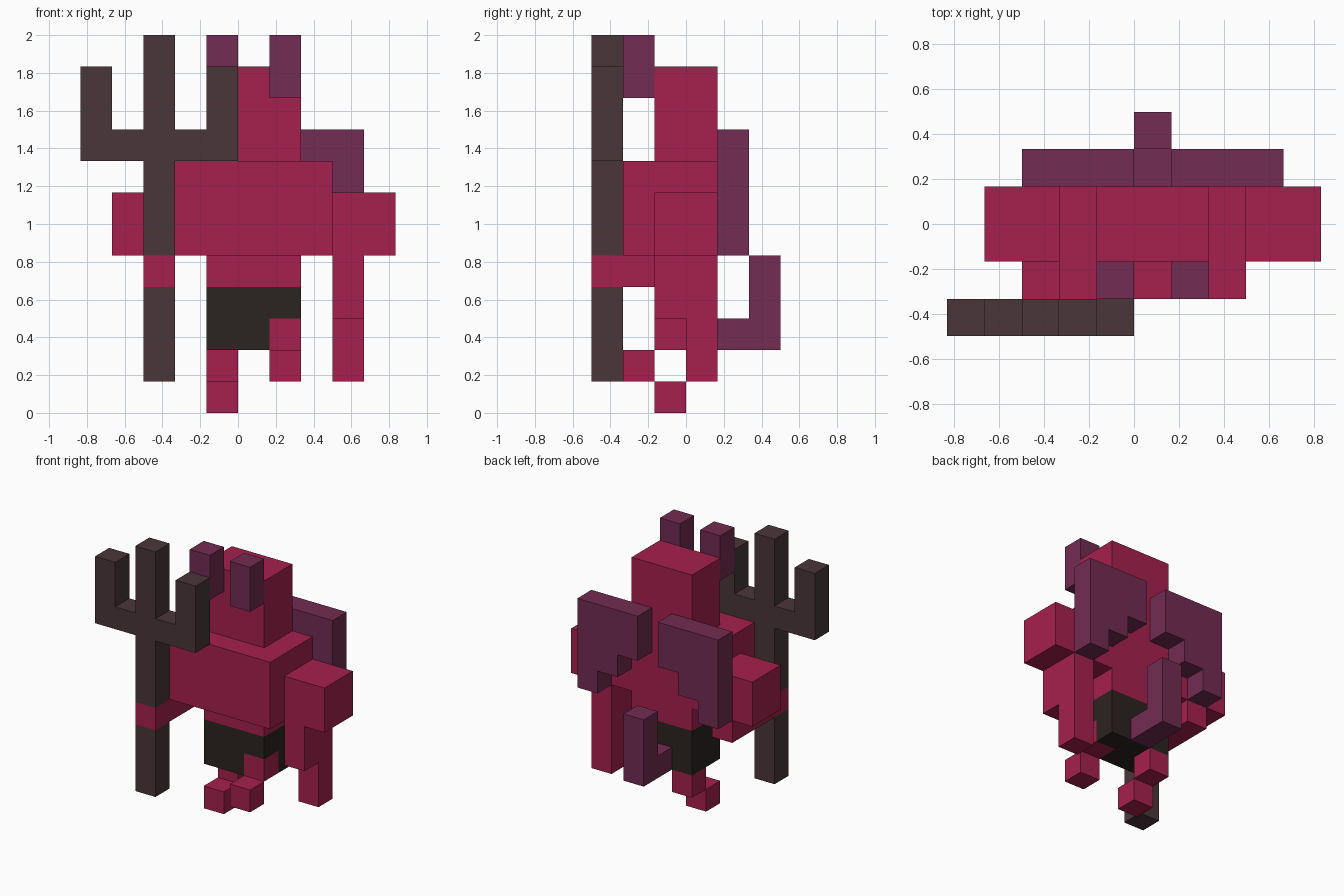
import bpy
import bmesh
from mathutils import Vector

if "Cube" in bpy.data.objects:
    bpy.data.objects.remove(bpy.data.objects["Cube"], do_unlink=True)

U = 1 / 6  # edge length of one block


def material(name, hex_colour):
    def linear(c):
        return c / 12.92 if c <= 0.04045 else ((c + 0.055) / 1.055) ** 2.4
    rgb = [linear(int(hex_colour[i:i + 2], 16) / 255) for i in (0, 2, 4)]
    mat = bpy.data.materials.new(name)
    mat.use_nodes = True
    mat.diffuse_color = (*rgb, 1)
    bsdf = mat.node_tree.nodes["Principled BSDF"]
    bsdf.inputs["Base Color"].default_value = (*rgb, 1)
    bsdf.inputs["Roughness"].default_value = 0.9
    return mat


RED = material("crimson", "A6204D")
PURPLE = material("plum", "722C52")
BROWN = material("dark_brown", "4A363A")
BLACK = material("near_black", "2B2321")


def extrude(name, mat, axis, outline, start, end):
    """Extrude a 2D outline along an axis; all measures are in blocks."""
    place = {"x": lambda a, b: (start, a, b),
             "y": lambda a, b: (a, start, b),
             "z": lambda a, b: (a, b, start)}[axis]
    bm = bmesh.new()
    face = bm.faces.new([bm.verts.new(Vector(place(a, b)) * U) for a, b in outline])
    result = bmesh.ops.extrude_face_region(bm, geom=[face])
    shift = Vector([(end - start) * U if k == axis else 0 for k in "xyz"])
    verts = [v for v in result["geom"] if isinstance(v, bmesh.types.BMVert)]
    bmesh.ops.translate(bm, vec=shift, verts=verts)
    bmesh.ops.recalc_face_normals(bm, faces=bm.faces)
    mesh = bpy.data.meshes.new(name)
    bm.to_mesh(mesh)
    bm.free()
    mesh.materials.append(mat)
    obj = bpy.data.objects.new(name, mesh)
    bpy.context.collection.objects.link(obj)
    return obj


def box(name, mat, x, y, z):
    outline = [(x[0], y[0]), (x[1], y[0]), (x[1], y[1]), (x[0], y[1])]
    return extrude(name, mat, "z", outline, *z)


# Head, torso and waist
box("head", RED, (-1, 2), (-1, 1), (8, 11))
box("torso", RED, (-2, 3), (-2, 1), (5, 8))
box("waist", RED, (-1, 2), (-1, 1), (4, 5))

# Horns on the front of the head
for side, x in (("right", -1), ("left", 1)):
    box(side + "_horn", PURPLE, (x, x + 1), (-2, -1), (10, 12))

# Shorts, with the left front corner open for the raised knee
box("shorts_top", BLACK, (-1, 2), (-1, 1), (3, 4))
extrude("shorts_bottom", BLACK, "z",
        [(-1, -1), (1, -1), (1, 0), (2, 0), (2, 1), (-1, 1)], 2, 3)

# Legs and feet
box("left_knee", RED, (1, 2), (-1, 0), (2, 3))
box("left_foot", RED, (1, 2), (-2, -1), (1, 2))
box("right_leg", RED, (-1, 0), (0, 1), (1, 2))
box("right_foot", RED, (-1, 0), (-1, 0), (0, 1))

# Arms: the left hangs down, the right reaches forward
box("left_shoulder", RED, (3, 5), (-1, 1), (5, 7))
extrude("left_forearm", RED, "x",
        [(-1, 5), (-1, 3), (0, 3), (0, 1), (1, 1), (1, 5)], 3, 4)
box("right_shoulder", RED, (-4, -2), (-1, 1), (5, 7))
box("right_forearm", RED, (-3, -2), (-3, 1), (4, 5))

# Trident, gripped by the right hand
extrude("trident_head", BROWN, "y",
        [(-3, 5), (-2, 5), (-2, 8), (0, 8), (0, 11), (-1, 11), (-1, 9),
         (-2, 9), (-2, 12), (-3, 12), (-3, 9), (-4, 9), (-4, 11),
         (-5, 11), (-5, 8), (-3, 8)], -3, -2)
box("trident_shaft", BROWN, (-3, -2), (-3, -2), (1, 4))

# Stepped wings, mirrored about the body's middle at x = 0.5 blocks
wing = [(0.5, 9), (0.5, 7), (1.5, 7), (1.5, 6), (2.5, 6), (2.5, 5), (3.5, 5), (3.5, 9)]
for side, sign in (("left", 1), ("right", -1)):
    extrude(side + "_wing", PURPLE, "y",
            [(0.5 + sign * a, b) for a, b in wing], 1, 2)

# Upturned tail
extrude("tail", PURPLE, "x",
        [(1, 2), (3, 2), (3, 5), (2, 5), (2, 3), (1, 3)], 0, 1)
